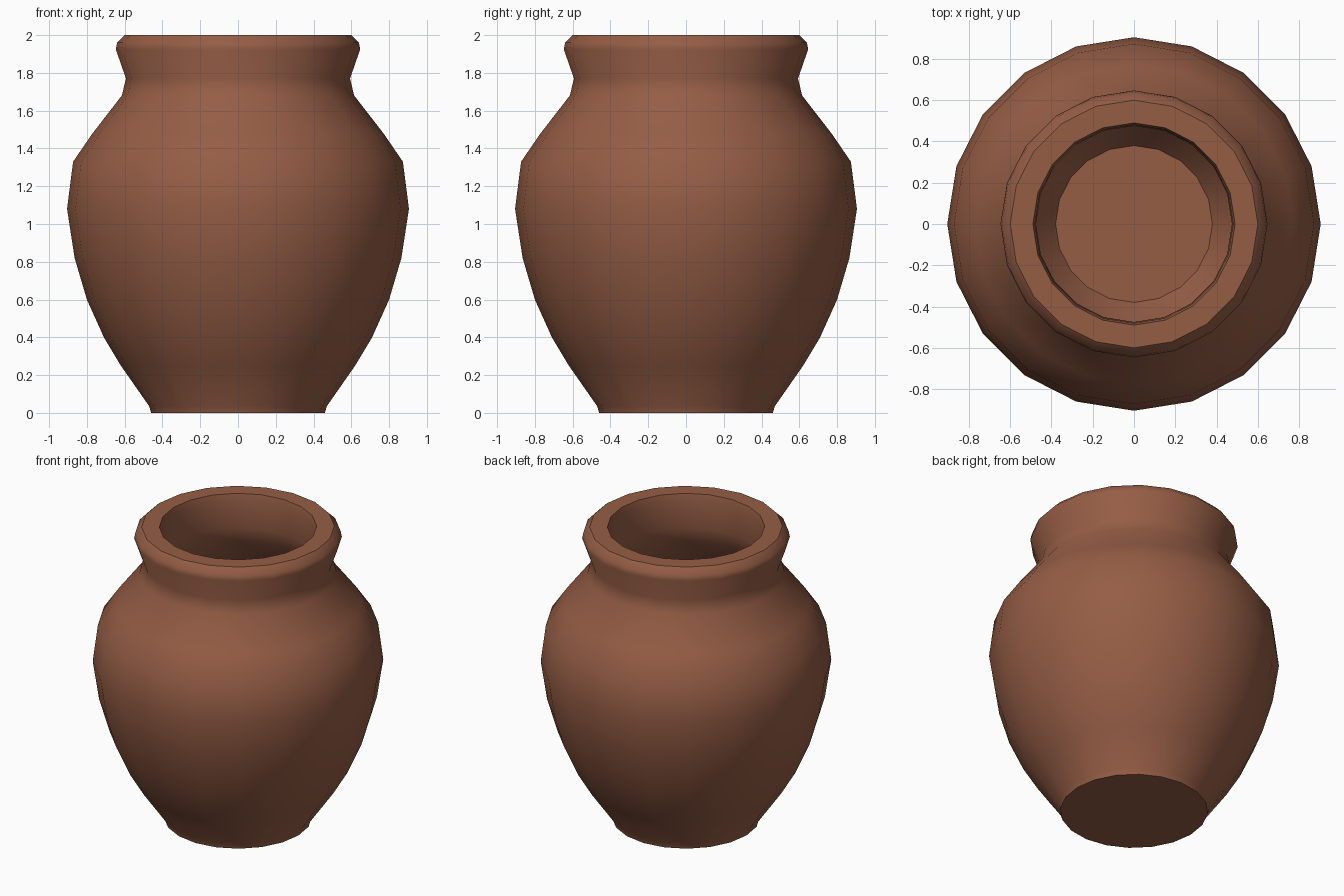
import bpy, bmesh, math

if "Cube" in bpy.data.objects:
    bpy.data.objects.remove(bpy.data.objects["Cube"])

SIDES = 20

# Outer wall from the foot up to the lip, then the inner wall back down (radius, height)
outer = [(0.46, 0.0), (0.47, 0.035), (0.62, 0.25), (0.71, 0.40), (0.80, 0.60),
         (0.865, 0.82), (0.905, 1.08), (0.873, 1.33), (0.77, 1.48), (0.615, 1.68),
         (0.593, 1.77), (0.647, 1.925), (0.64, 1.96), (0.60, 2.0)]
inner = [(0.49, 2.0), (0.48, 1.96), (0.475, 1.77), (0.50, 1.67), (0.66, 1.46),
         (0.765, 1.31), (0.795, 1.08), (0.755, 0.83), (0.69, 0.62), (0.51, 0.27),
         (0.38, 0.09)]

# Lathe the profile into rings
bm = bmesh.new()
rings = []
for r, z in outer + inner:
    ring = []
    for i in range(SIDES):
        a = 2 * math.pi * i / SIDES
        ring.append(bm.verts.new((r * math.cos(a), r * math.sin(a), z)))
    rings.append(ring)
for low, high in zip(rings, rings[1:]):
    for i in range(SIDES):
        j = (i + 1) % SIDES
        bm.faces.new((low[i], low[j], high[j], high[i]))

# Underside and inside floor
bm.faces.new(rings[0][::-1])
bm.faces.new(rings[-1])
bmesh.ops.recalc_face_normals(bm, faces=bm.faces)

mesh = bpy.data.meshes.new("vase")
bm.to_mesh(mesh)
bm.free()
vase = bpy.data.objects.new("vase", mesh)
bpy.context.collection.objects.link(vase)

# Glazed brown clay
clay = bpy.data.materials.new("brown_clay")
clay.diffuse_color = (0.30, 0.11, 0.06, 1)
clay.use_nodes = True
clay.node_tree.nodes["Principled BSDF"].inputs["Base Color"].default_value = clay.diffuse_color
mesh.materials.append(clay)

# Smooth walls, crisp lip and foot
bpy.context.view_layer.objects.active = vase
vase.select_set(True)
bpy.ops.object.shade_smooth_by_angle(angle=math.radians(40))
